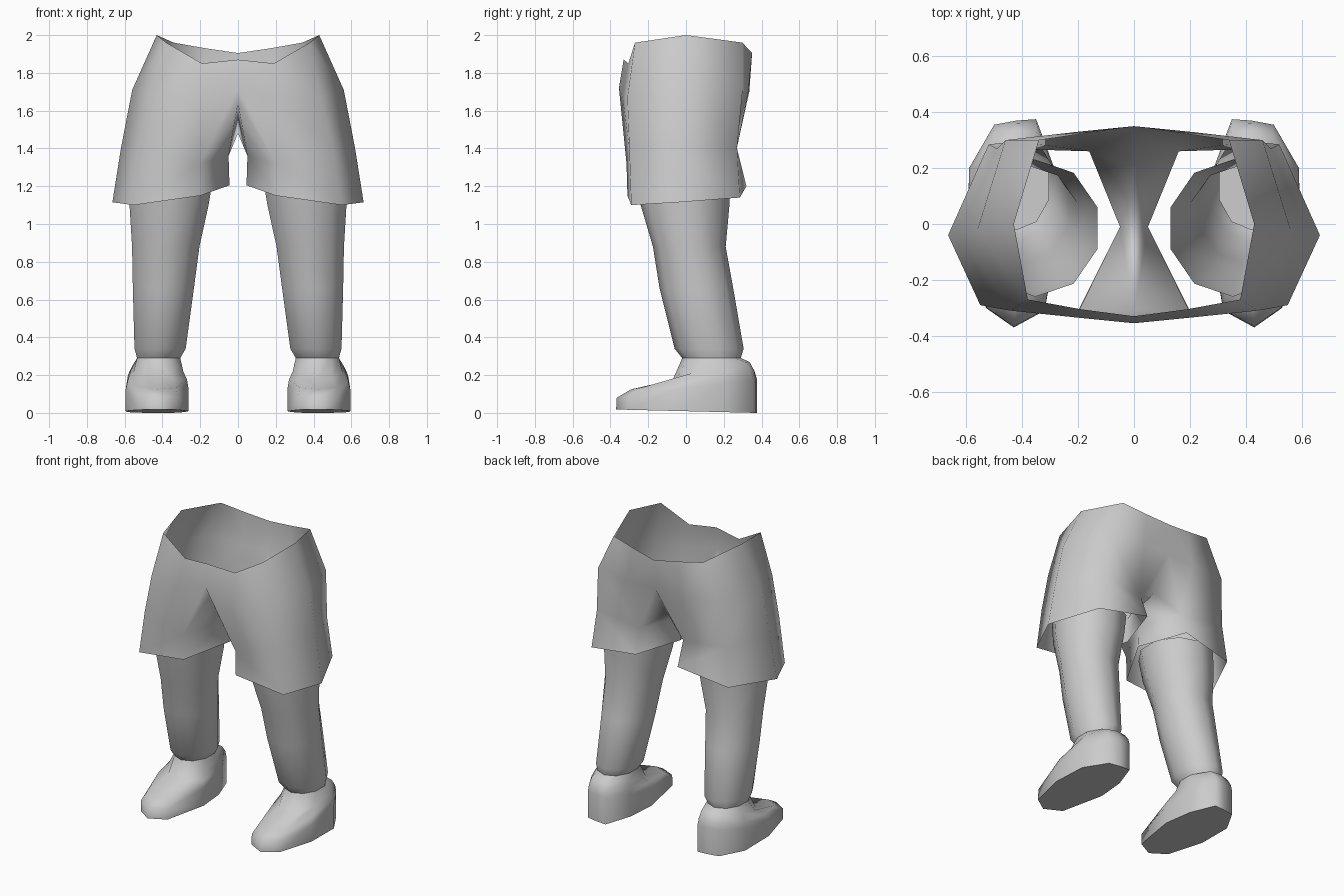
import bpy, bmesh, math

if "Cube" in bpy.data.objects:
    bpy.data.objects.remove(bpy.data.objects["Cube"], do_unlink=True)

# One plain grey for everything
grey = bpy.data.materials.new("plain grey")
grey.use_nodes = True
grey.diffuse_color = (0.6, 0.6, 0.6, 1)
grey.node_tree.nodes["Principled BSDF"].inputs["Base Color"].default_value = (0.6, 0.6, 0.6, 1)


def make(name, verts, faces, smooth_angle=180):
    """Smooth mesh for the +x half, mirrored across x = 0."""
    bm = bmesh.new()
    vs = [bm.verts.new(v) for v in verts]
    for f in faces:
        bm.faces.new([vs[i] for i in f])
    bmesh.ops.recalc_face_normals(bm, faces=bm.faces)
    me = bpy.data.meshes.new(name)
    bm.to_mesh(me)
    bm.free()
    me.materials.append(grey)
    ob = bpy.data.objects.new(name, me)
    bpy.context.collection.objects.link(ob)
    bpy.ops.object.select_all(action='DESELECT')
    ob.select_set(True)
    bpy.context.view_layer.objects.active = ob
    bpy.ops.object.shade_smooth_by_angle(angle=math.radians(smooth_angle))
    mirror = ob.modifiers.new("mirror", 'MIRROR')
    mirror.use_clip = True
    mirror.merge_threshold = 0.001
    return ob


def loft(name, rings, cap=False, smooth_angle=180):
    """Skin a stack of closed rings, optionally closing the first."""
    n = len(rings[0])
    faces = [(r * n + i, r * n + (i + 1) % n, (r + 1) * n + (i + 1) % n, (r + 1) * n + i)
             for r in range(len(rings) - 1) for i in range(n)]
    if cap:
        faces.append(tuple(range(n)))
    return make(name, [p for ring in rings for p in ring], faces, smooth_angle)


def ellipse(x0, x1, y0, y1, z, n=10):
    cx, cy, rx, ry = (x0 + x1) / 2, (y0 + y1) / 2, (x1 - x0) / 2, (y1 - y0) / 2
    angles = [math.radians(-90 + 360 * i / n) for i in range(n)]
    return [(cx + rx * math.cos(a), cy + ry * math.sin(a), z) for a in angles]


# Shorts: leg columns from hem to waist, plus the centre seam
P = {
    # outer side
    "o0": (.665, -.04, 1.115), "o1": (.62, -.03, 1.40), "o2": (.56, -.02, 1.71), "o3": (.43, 0, 2.0),
    # front outer
    "f0": (.55, -.29, 1.10), "f1": (.50, -.30, 1.40), "f2": (.44, -.31, 1.67), "f3": (.38, -.27, 1.96),
    # front inner
    "g0": (.20, -.31, 1.15), "g1": (.20, -.315, 1.32), "g2": (.20, -.335, 1.67), "g3": (.19, -.305, 1.85),
    # inner thigh
    "i0": (.045, -.01, 1.205), "i1": (.05, -.01, 1.36),
    # back inner
    "b0": (.16, .32, 1.20), "b1": (.16, .26, 1.36), "b2": (.20, .33, 1.70), "b3": (.17, .325, 1.93),
    # back outer
    "k0": (.52, .285, 1.14), "k1": (.49, .27, 1.40), "k2": (.46, .30, 1.71), "k3": (.34, .30, 1.96),
    # centre seam
    "cw": (0, -.33, 1.87), "cm": (0, -.355, 1.72), "cf": (0, -.31, 1.64),
    "cb": (0, .20, 1.48), "dm": (0, .335, 1.70), "dw": (0, .35, 1.905),
}
F = []
for a, b in ("of", "fg", "bk", "ko"):                      # hem to waist panels
    F += [(a + str(r), b + str(r), b + str(r + 1), a + str(r + 1)) for r in range(3)]
F += [("g0", "i0", "i1", "g1"), ("i0", "b0", "b1", "i1"),   # inner leg
      ("g1", "i1", "cf"), ("i1", "cb", "cf"), ("i1", "b1", "cb"),  # crotch
      ("g1", "cf", "cm", "g2"), ("g2", "cm", "cw", "g3"),   # front centre
      ("b1", "b2", "dm", "cb"), ("b2", "b3", "dw", "dm")]   # back centre
keys = list(P)
make("shorts", [P[k] for k in keys], [[keys.index(k) for k in f] for f in F])

# Legs: open tubes leaning back towards the ankle
ANKLE = (.30, .54, -.02, .29, .29)
loft("legs", [ellipse(*r) for r in (
    (.12, .585, -.26, .23, 1.25),
    (.145, .585, -.24, .23, 1.10),
    (.195, .57, -.175, .21, .88),
    (.225, .565, -.14, .25, .66),
    (.27, .555, -.06, .305, .34),
    ANKLE)])

# Shoes: sole outline blended up into the ankle
sole = [(.43, -.37), (.53, -.30), (.595, -.05), (.59, .20), (.50, .355),
        (.42, .37), (.35, .375), (.285, .20), (.262, 0), (.32, -.31)]
ankle = ellipse(*ANKLE)


def shoe_ring(z_heel, z_toe, k_heel, k_toe):
    ring = []
    for (x, y), (ax, ay, _) in zip(sole, ankle):
        t = (.37 - y) / .74
        k = k_heel + (k_toe - k_heel) * t
        ring.append((x + (ax - x) * k, y + (ay - y) * k, z_heel + (z_toe - z_heel) * t))
    return ring


loft("shoes", [shoe_ring(0, .018, 0, 0), shoe_ring(.18, .08, 0, .01),
               shoe_ring(.225, .125, .12, .23), shoe_ring(.27, .17, .42, .85), ankle],
     cap=True, smooth_angle=85)
